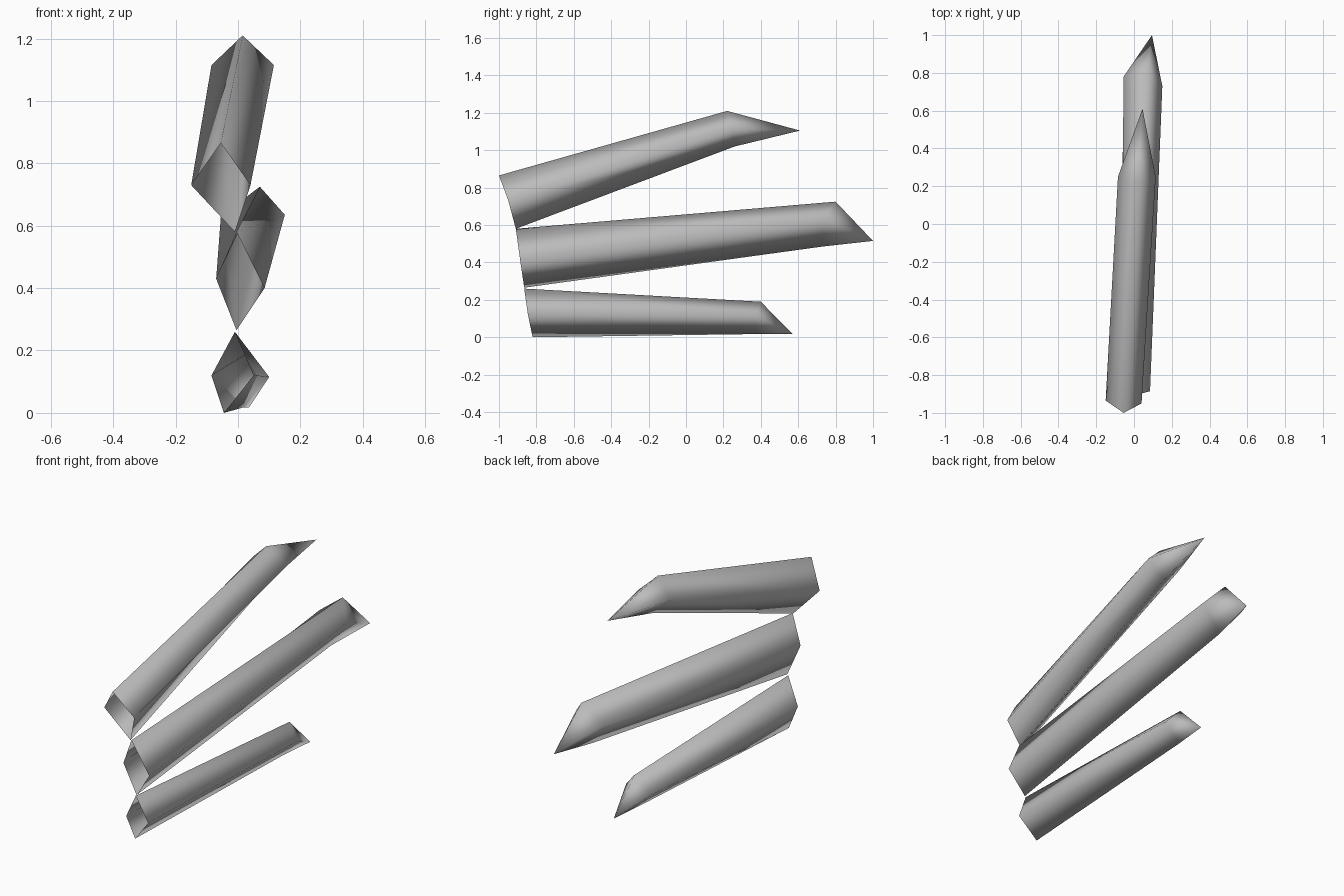
import bpy
import bmesh

default_cube = bpy.data.objects.get("Cube")
if default_cube:
    bpy.data.objects.remove(default_cube, do_unlink=True)


def make_material(name, colour):
    material = bpy.data.materials.new(name)
    material.use_nodes = True
    material.diffuse_color = colour
    material.node_tree.nodes["Principled BSDF"].inputs["Base Color"].default_value = colour
    return material


def make_blade(name, root_ring, shoulder_ring, tip, material):
    """Hollow four-sided blade: open root, tapered body and a pointed end.
    Rings run top, left-hand side, bottom, right-hand side."""
    bm = bmesh.new()
    root = [bm.verts.new(point) for point in root_ring]
    shoulder = [bm.verts.new(point) for point in shoulder_ring]
    point_vert = bm.verts.new(tip)
    count = len(root)
    for i in range(count):
        j = (i + 1) % count
        # Twisted body side, split along one diagonal
        bm.faces.new((root[i], root[j], shoulder[i]))
        bm.faces.new((root[j], shoulder[j], shoulder[i]))
        # Tip side
        bm.faces.new((shoulder[i], shoulder[j], point_vert))
    bmesh.ops.recalc_face_normals(bm, faces=bm.faces)
    # Make sure the top of the blade faces outward
    bm.normal_update()
    centre = sum((v.co for v in root + shoulder), point_vert.co * 0) / (2 * count)
    outward = sum((f.calc_center_median() - centre).dot(f.normal) for f in bm.faces)
    if outward < 0:
        bmesh.ops.reverse_faces(bm, faces=bm.faces)
    for face in bm.faces:
        face.smooth = True

    mesh = bpy.data.meshes.new(name)
    bm.to_mesh(mesh)
    bm.free()
    mesh.materials.append(material)
    blade = bpy.data.objects.new(name, mesh)
    bpy.context.collection.objects.link(blade)
    return blade


grey = make_material("plain grey", (0.5, 0.5, 0.5, 1))

# Upper blade, rising steeply toward the back
make_blade(
    "upper_blade",
    [(-0.055, -1.0, 0.865), (-0.15, -0.935, 0.73), (-0.01, -0.91, 0.58), (0.04, -0.95, 0.73)],
    [(0.015, 0.22, 1.21), (-0.085, 0.25, 1.115), (0.02, 0.26, 1.02), (0.115, 0.25, 1.115)],
    (0.045, 0.61, 1.105), grey)

# Middle blade, the longest
make_blade(
    "middle_blade",
    [(-0.005, -0.91, 0.58), (-0.07, -0.885, 0.43), (-0.005, -0.865, 0.265), (0.085, -0.885, 0.4)],
    [(0.07, 0.8, 0.725), (-0.055, 0.78, 0.63), (0.05, 0.73, 0.485), (0.15, 0.73, 0.635)],
    (0.095, 1.0, 0.515), grey)

# Lower blade, lying almost flat
make_blade(
    "lower_blade",
    [(-0.01, -0.865, 0.26), (-0.085, -0.84, 0.12), (-0.045, -0.82, 0.0), (0.05, -0.845, 0.12)],
    [(0.03, 0.4, 0.19), (-0.06, 0.38, 0.1), (0.015, 0.37, 0.017), (0.1, 0.37, 0.115)],
    (0.035, 0.57, 0.017), grey)
